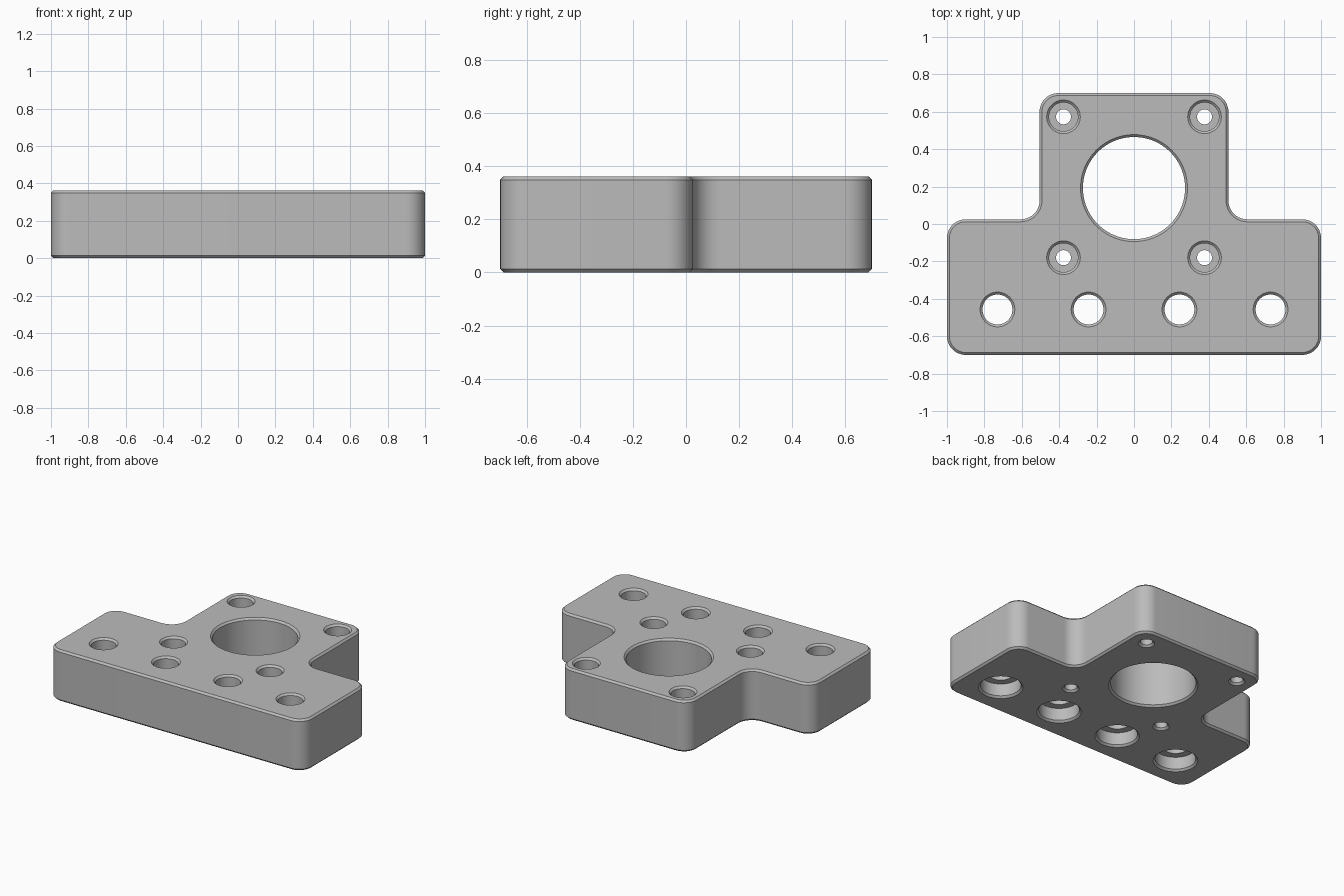
import bpy, bmesh, math
from mathutils import Vector

if "Cube" in bpy.data.objects:
    bpy.data.objects.remove(bpy.data.objects["Cube"])

H = 0.362      # plate thickness
C = 0.013      # edge chamfer
R = 0.1        # corner radius

grey = bpy.data.materials.new("machined grey")
grey.use_nodes = True
colour = (0.5, 0.5, 0.5, 1)
grey.diffuse_color = colour
grey.node_tree.nodes["Principled BSDF"].inputs["Base Color"].default_value = colour


def outline(inset, steps=10):
    """Rounded T outline, drawn in by the inset."""
    half = [(1, -0.7), (1, 0.025), (0.505, 0.025), (0.505, 0.7)]
    corners = [Vector((x, y)) for x, y in half]
    corners += [Vector((-p.x, p.y)) for p in reversed(corners)]
    points = []
    for i, p in enumerate(corners):
        a = (p - corners[i - 1]).normalized()
        b = (corners[(i + 1) % len(corners)] - p).normalized()
        convex = a.cross(b) > 0
        p = p + (Vector((-a.y, a.x)) + Vector((-b.y, b.x))) * inset
        r = R - inset if convex else R + inset
        centre = p - a * r + b * r
        for s in range(steps + 1):
            t = s / steps * math.pi / 2
            points.append(centre - b * r * math.cos(t) + a * r * math.sin(t))
    return points


def skin(bm, rings):
    """Join rings of equal length into a closed solid."""
    rows = [[bm.verts.new(co) for co in ring] for ring in rings]
    for low, high in zip(rows, rows[1:]):
        for i in range(len(low)):
            bm.faces.new((low[i - 1], low[i], high[i], high[i - 1]))
    bm.faces.new(reversed(rows[0]))
    bm.faces.new(rows[-1])


def hole(bm, x, y, profile, sides=48):
    """Round cutter with a profile of (radius, height)."""
    angles = [2 * math.pi * i / sides for i in range(sides)]
    skin(bm, [[(x + r * math.cos(a), y + r * math.sin(a), z) for a in angles]
              for r, z in profile])


def bore(low, high, step=None):
    """Chamfered profile; a stepped bore changes radius at the step."""
    k = C + 0.01
    ledge = [(low, step), (high, step)] if step else []
    return ([(low + k, -0.01), (low, C)] + ledge
            + [(high, H - C), (high + k, H + 0.01)])


def make_object(name, bm):
    mesh = bpy.data.meshes.new(name)
    bm.to_mesh(mesh)
    bm.free()
    ob = bpy.data.objects.new(name, mesh)
    bpy.context.collection.objects.link(ob)
    mesh.materials.append(grey)
    return ob


# Plate body with chamfered top and bottom rims
bm = bmesh.new()
skin(bm, [[(p.x, p.y, z) for p in outline(inset)]
          for inset, z in ((C, 0), (0, C), (0, H - C), (C, H))])
plate = make_object("mounting_plate", bm)

# Holes: central bore, top counterbores, bottom counterbores
bm = bmesh.new()
hole(bm, 0, 0.192, bore(0.273, 0.273), 96)
for side in (-1, 1):
    for y in (0.573, -0.18):
        hole(bm, side * 0.377, y, bore(0.04, 0.077, H - 0.13))
    for x in (0.243, 0.73):
        hole(bm, side * x, -0.457, bore(0.13, 0.08, 0.1))
cutter = make_object("hole_cutter", bm)
cutter.hide_render = True

cut = plate.modifiers.new("holes", "BOOLEAN")
cut.operation = "DIFFERENCE"
cut.solver = "EXACT"
cut.object = cutter

bpy.ops.object.select_all(action="DESELECT")
plate.select_set(True)
bpy.context.view_layer.objects.active = plate
bpy.ops.object.modifier_apply(modifier=cut.name)
bpy.data.objects.remove(cutter)
bpy.ops.object.shade_smooth_by_angle(angle=math.radians(30))
